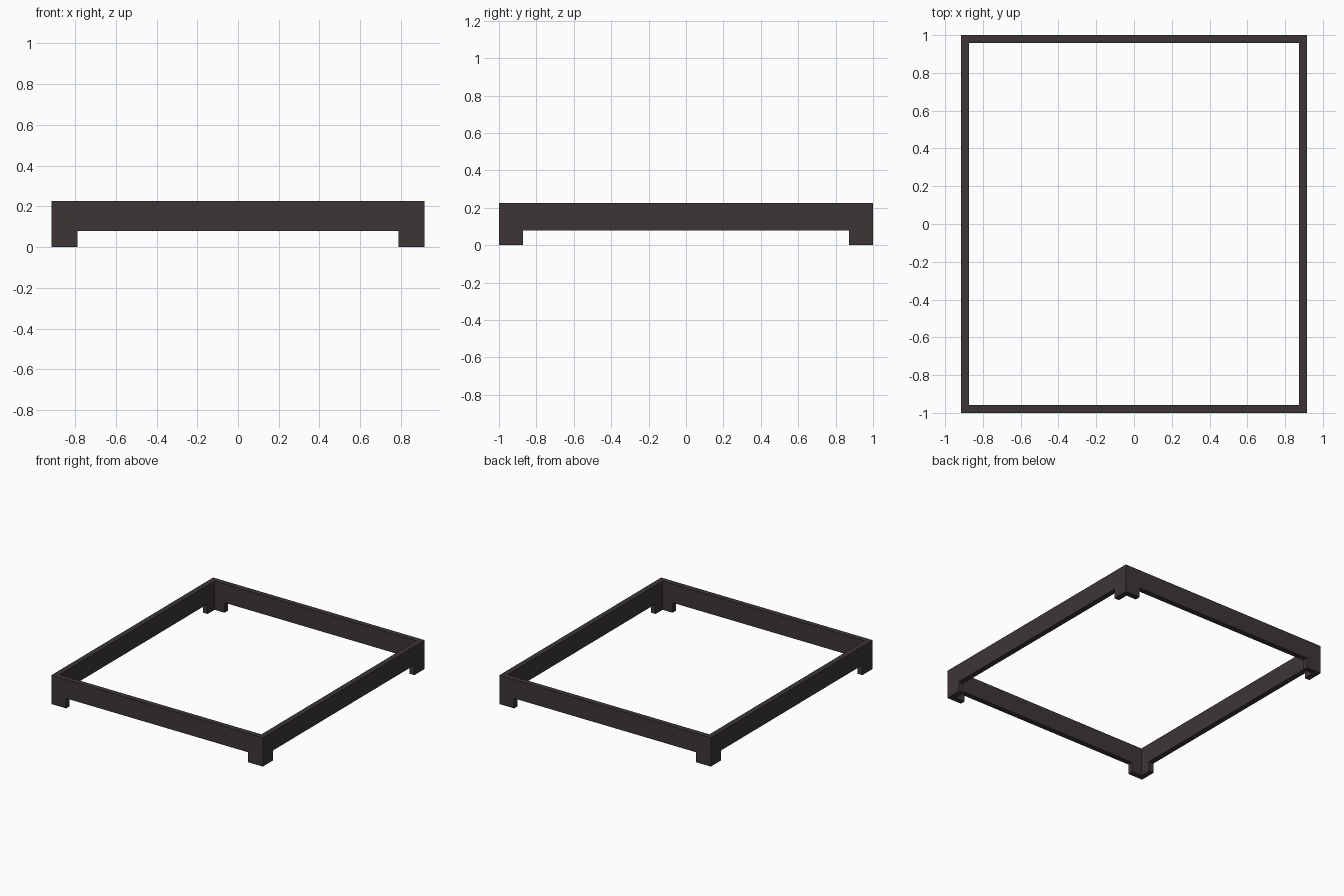
import bpy, bmesh
from mathutils import Matrix, Vector

if "Cube" in bpy.data.objects:
    bpy.data.objects.remove(bpy.data.objects["Cube"])

HX, HY = 0.915, 1.0        # half width and half depth of the frame
T = 0.042                  # board thickness
TOP, RAIL_Z = 0.225, 0.078 # top edge and underside of the rail
FOOT = 0.128               # foot width measured from the outer corner

mat = bpy.data.materials.new("dark brown wood")
mat.diffuse_color = (0.046, 0.037, 0.036, 1)
mat.use_nodes = True
mat.node_tree.nodes["Principled BSDF"].inputs["Base Color"].default_value = mat.diffuse_color


def board(name, half, foot, loc, along_y):
    """Upright board with a foot at each end, cut from one profile."""
    inner = half - foot
    profile = [(-half, 0), (-inner, 0), (-inner, RAIL_Z), (inner, RAIL_Z),
               (inner, 0), (half, 0), (half, TOP), (-half, TOP)]
    bm = bmesh.new()
    face = bm.faces.new([bm.verts.new((u, -T / 2, z)) for u, z in profile])
    ext = bmesh.ops.extrude_face_region(bm, geom=[face])
    verts = [g for g in ext["geom"] if isinstance(g, bmesh.types.BMVert)]
    bmesh.ops.translate(bm, verts=verts, vec=Vector((0, T, 0)))
    if along_y:
        bmesh.ops.rotate(bm, verts=bm.verts, matrix=Matrix.Rotation(1.5707963268, 3, 'Z'))
    bmesh.ops.recalc_face_normals(bm, faces=bm.faces)
    mesh = bpy.data.meshes.new(name)
    bm.to_mesh(mesh)
    bm.free()
    mesh.materials.append(mat)
    obj = bpy.data.objects.new(name, mesh)
    obj.location = loc
    bpy.context.collection.objects.link(obj)


# Front and back boards run the full width
for name, s in (("front_board", -1), ("back_board", 1)):
    board(name, HX, FOOT, (0, s * (HY - T / 2), 0), False)

# Side boards fit between them, completing the L-shaped corner feet
for name, s in (("left_board", -1), ("right_board", 1)):
    board(name, HY - T, FOOT - T, (s * (HX - T / 2), 0, 0), True)
